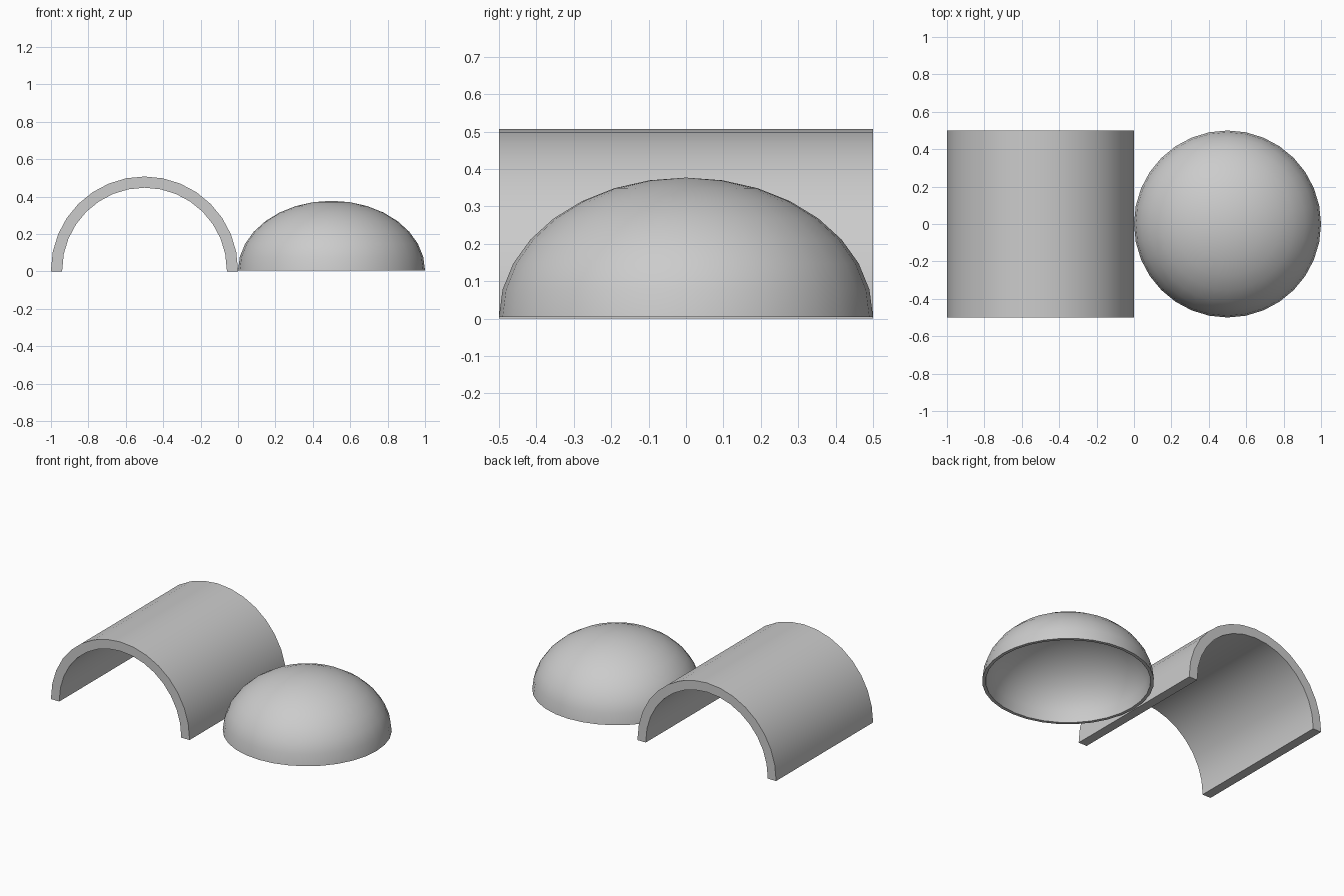
import bpy
import bmesh
from math import sin, cos, pi, radians

cube = bpy.data.objects.get("Cube")
if cube:
    bpy.data.objects.remove(cube, do_unlink=True)

STEPS = 16      # segments in a half circle
LIFT = 0.007    # straight foot under the arch

grey = bpy.data.materials.new("plain grey")
grey.use_nodes = True
colour = (0.6, 0.6, 0.6, 1)
grey.diffuse_color = colour
grey.node_tree.nodes["Principled BSDF"].inputs["Base Color"].default_value = colour


def finish(bm, name, location):
    bmesh.ops.recalc_face_normals(bm, faces=bm.faces)
    mesh = bpy.data.meshes.new(name)
    bm.to_mesh(mesh)
    bm.free()
    mesh.materials.append(grey)
    obj = bpy.data.objects.new(name, mesh)
    obj.location = location
    bpy.context.collection.objects.link(obj)
    bpy.ops.object.select_all(action="DESELECT")
    obj.select_set(True)
    bpy.context.view_layer.objects.active = obj
    bpy.ops.object.shade_smooth_by_angle(angle=radians(35))
    return obj


def arc(radius):
    points = [(radius * cos(pi * i / STEPS), LIFT + radius * sin(pi * i / STEPS))
              for i in range(STEPS + 1)]
    return [(radius, 0)] + points + [(-radius, 0)]


# Half-pipe arch: thick half ring extruded from front to back
bm = bmesh.new()
outline = arc(0.5) + arc(0.44)[::-1]
face = bm.faces.new([bm.verts.new((x, -0.5, z)) for x, z in outline])
extruded = bmesh.ops.extrude_face_region(bm, geom=[face], use_keep_orig=True)
moved = [v for v in extruded["geom"] if isinstance(v, bmesh.types.BMVert)]
bmesh.ops.translate(bm, verts=moved, vec=(0, 1, 0))
finish(bm, "half_pipe_arch", (-0.5, 0, 0))

# Hollow flattened dome: outer and inner profiles joined by a rim, then spun
bm = bmesh.new()
quarter = [pi / 2 * i / (STEPS // 2) for i in range(STEPS // 2 + 1)]
outer = [(0.5 * sin(a), 0.372 * cos(a)) for a in quarter]
inner = [(0.48 * sin(a), 0.352 * cos(a)) for a in reversed(quarter)]
verts = [bm.verts.new((x, 0, z)) for x, z in outer + inner]
edges = [bm.edges.new(pair) for pair in zip(verts, verts[1:])]
bmesh.ops.spin(bm, geom=verts + edges, cent=(0, 0, 0), axis=(0, 0, 1),
               angle=2 * pi, steps=2 * STEPS, use_merge=True)
bmesh.ops.remove_doubles(bm, verts=bm.verts, dist=0.0005)
finish(bm, "hollow_dome", (0.5, 0, 0.005))
